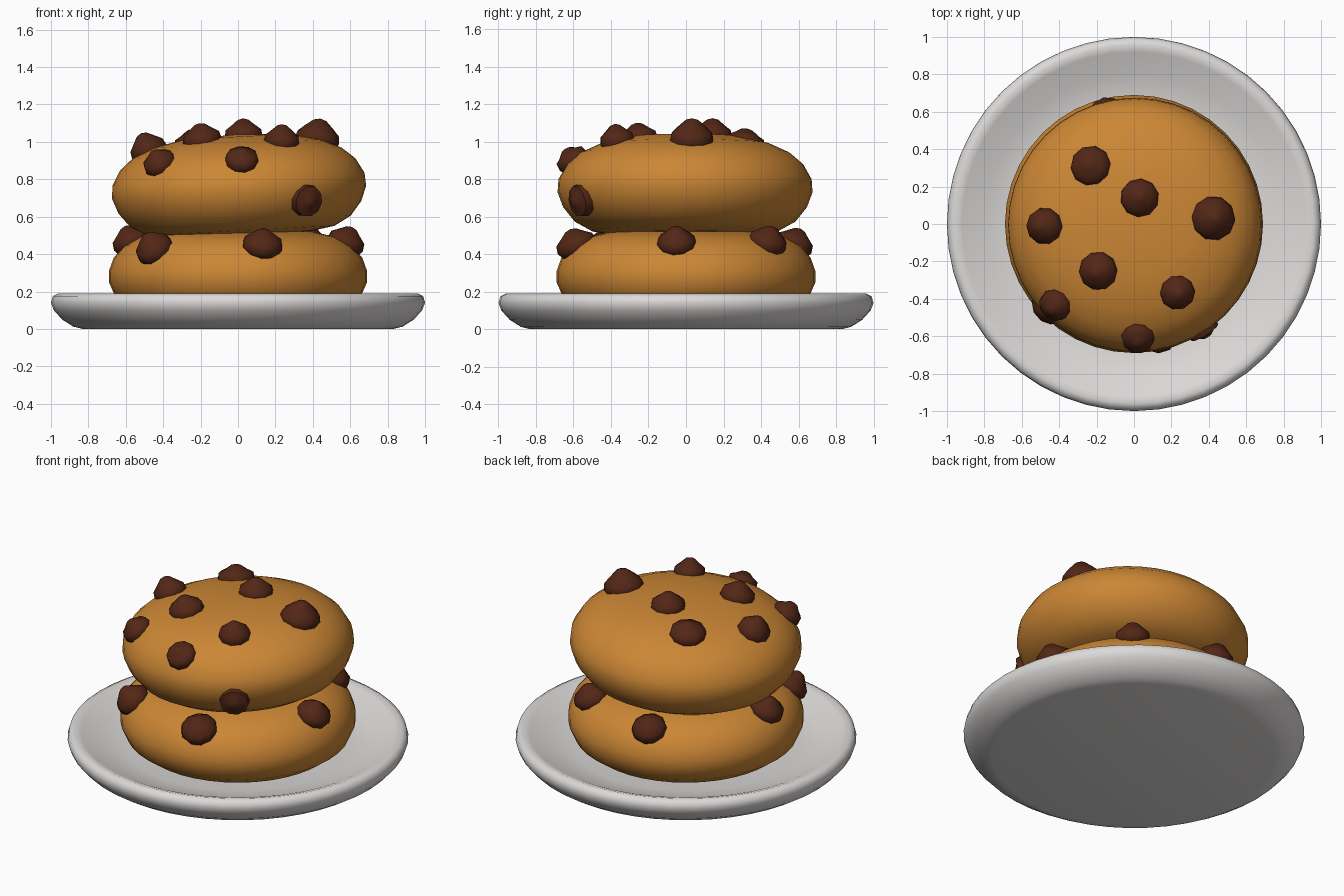
import bpy, bmesh, math
from mathutils import Vector, Matrix

if "Cube" in bpy.data.objects:
    bpy.data.objects.remove(bpy.data.objects["Cube"])


def material(name, rgb):
    m = bpy.data.materials.new(name)
    m.diffuse_color = (*rgb, 1)
    m.use_nodes = True
    m.node_tree.nodes["Principled BSDF"].inputs["Base Color"].default_value = m.diffuse_color
    return m


DOUGH = material("golden dough", (0.60, 0.24, 0.035))
CHOC = material("dark chocolate", (0.085, 0.020, 0.008))
CHINA = material("white china", (0.72, 0.70, 0.69))


def lathe(name, profile, sides, mat, angle=50):
    """Spin an (r, z) profile, listed bottom axis to top axis, about z."""
    bm = bmesh.new()
    rings = []
    for r, z in profile:
        if r == 0:
            rings.append([bm.verts.new((0, 0, z))] * sides)
        else:
            rings.append([bm.verts.new((r * math.cos(2 * math.pi * i / sides),
                                        r * math.sin(2 * math.pi * i / sides), z))
                          for i in range(sides)])
    for a, b in zip(rings, rings[1:]):
        for i in range(sides):
            j = (i + 1) % sides
            bm.faces.new(list(dict.fromkeys((a[i], a[j], b[j], b[i]))))
    bmesh.ops.recalc_face_normals(bm, faces=bm.faces)
    me = bpy.data.meshes.new(name)
    bm.to_mesh(me)
    bm.free()
    me.materials.append(mat)
    ob = bpy.data.objects.new(name, me)
    bpy.context.collection.objects.link(ob)
    bpy.ops.object.select_all(action='DESELECT')
    ob.select_set(True)
    bpy.context.view_layer.objects.active = ob
    bpy.ops.object.shade_smooth_by_angle(angle=math.radians(angle))
    return ob


# Shallow plate with a rolled rim
lathe("plate", [(0, 0), (0.83, 0), (0.88, 0.012), (0.94, 0.05), (0.985, 0.10),
                (1.0, 0.14), (0.99, 0.175), (0.96, 0.19), (0.92, 0.178),
                (0.80, 0.125), (0.66, 0.10), (0, 0.09)], 48, CHINA)

# Two stacked cookies
lower = lathe("lower_cookie", [(0, 0.09), (0.45, 0.09), (0.58, 0.115), (0.655, 0.17),
                               (0.69, 0.25), (0.69, 0.31), (0.665, 0.38), (0.61, 0.445),
                               (0.53, 0.49), (0.40, 0.52), (0, 0.53)], 40, DOUGH)
upper = lathe("upper_cookie", [(0, -0.25), (0.38, -0.245), (0.50, -0.225), (0.59, -0.175),
                               (0.65, -0.10), (0.68, -0.02), (0.675, 0.05), (0.63, 0.13),
                               (0.56, 0.19), (0.45, 0.24), (0.28, 0.278), (0, 0.29)], 40, DOUGH)
tilt = Matrix.Translation((0.005, -0.005, 0.75)) @ Matrix.Rotation(math.radians(-3), 4, 'Y')
upper.data.transform(tilt)
bpy.context.view_layer.update()


# Chocolate chips seated on the surface, pointing outwards
def chips(cookie, label, spots, lift):
    for n, (x, y, z, r, h) in enumerate(spots):
        _, p, nor, _ = cookie.closest_point_on_mesh(Vector((x, y, z)))
        axis = (nor + Vector((0, 0, lift))).normalized()
        ob = lathe(f"{label}_chip_{n + 1}",
                   [(0, -0.06), (0.8 * r, -0.05), (r, -0.01), (0.93 * r, 0.03),
                    (0.62 * r, 0.6 * h), (0.28 * r, 0.92 * h), (0, h)], 10, CHOC, 60)
        ob.data.transform(Matrix.Rotation(n * 0.7, 4, 'Z'))
        ob.matrix_world = (Matrix.Translation(p) @
                           axis.to_track_quat('Z', 'Y').to_matrix().to_4x4())


chips(upper, "upper", [
    (-0.23, 0.31, 0.98, 0.11, 0.08), (0.03, 0.14, 1.04, 0.105, 0.09),
    (0.42, 0.03, 0.99, 0.12, 0.11), (-0.46, -0.01, 0.92, 0.10, 0.10),
    (-0.19, -0.25, 1.00, 0.105, 0.09), (0.23, -0.36, 0.97, 0.095, 0.09),
    (-0.39, -0.40, 0.84, 0.09, 0.08), (0.02, -0.56, 0.85, 0.09, 0.07),
    (0.36, -0.55, 0.69, 0.09, 0.06)], 0.15)
chips(lower, "lower", [
    (-0.44, -0.43, 0.42, 0.105, 0.10), (0.13, -0.58, 0.44, 0.11, 0.09),
    (0.57, -0.05, 0.45, 0.105, 0.09), (0.37, 0.43, 0.45, 0.105, 0.09),
    (-0.14, 0.57, 0.44, 0.105, 0.09), (-0.56, -0.01, 0.45, 0.105, 0.09)], 0.35)
